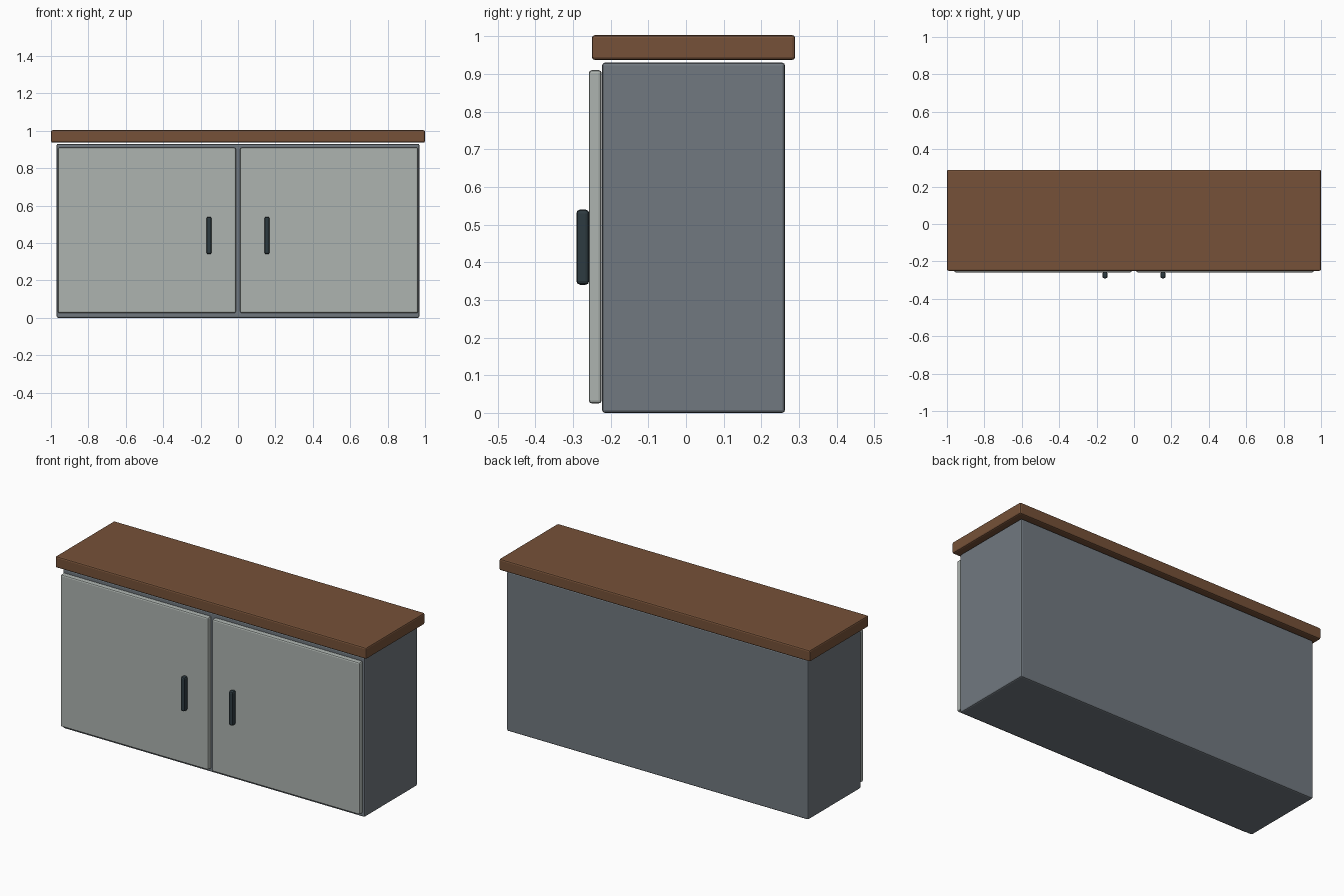
import bpy

if "Cube" in bpy.data.objects:
    bpy.data.objects.remove(bpy.data.objects["Cube"])


def material(name, color):
    m = bpy.data.materials.new(name)
    m.diffuse_color = (*color, 1)
    m.use_nodes = True
    m.node_tree.nodes["Principled BSDF"].inputs["Base Color"].default_value = m.diffuse_color
    return m


wood = material("brown wood", (0.18, 0.083, 0.040))
slate = material("slate grey", (0.165, 0.190, 0.215))
pale = material("pale grey", (0.42, 0.456, 0.434))
dark = material("dark metal", (0.027, 0.043, 0.052))


def box(name, x, y, z, mat, bevel):
    """Chamfered box from (min, max) ranges on each axis."""
    bpy.ops.mesh.primitive_cube_add(size=1, location=[sum(r) / 2 for r in (x, y, z)])
    o = bpy.context.object
    o.name = name
    o.scale = [r[1] - r[0] for r in (x, y, z)]
    bpy.ops.object.transform_apply(location=False, rotation=False, scale=True)
    o.data.materials.append(mat)
    b = o.modifiers.new("edge bevel", 'BEVEL')
    b.width = bevel
    b.segments = 2
    return o


# Cabinet body and overhanging top
box("cabinet_body", (-0.97, 0.97), (-0.223, 0.263), (0.0, 0.93), slate, 0.008)
box("countertop", (-1.0, 1.0), (-0.25, 0.29), (0.937, 1.003), wood, 0.008)

# Two doors with upright handles, mirrored about x = 0
for side, s in (("left", -1), ("right", 1)):
    box(side + "_door", sorted((s * 0.012, s * 0.962)), (-0.258, -0.224),
        (0.025, 0.91), pale, 0.008)
    box(side + "_handle", sorted((s * 0.141, s * 0.169)), (-0.291, -0.257),
        (0.34, 0.54), dark, 0.01)
